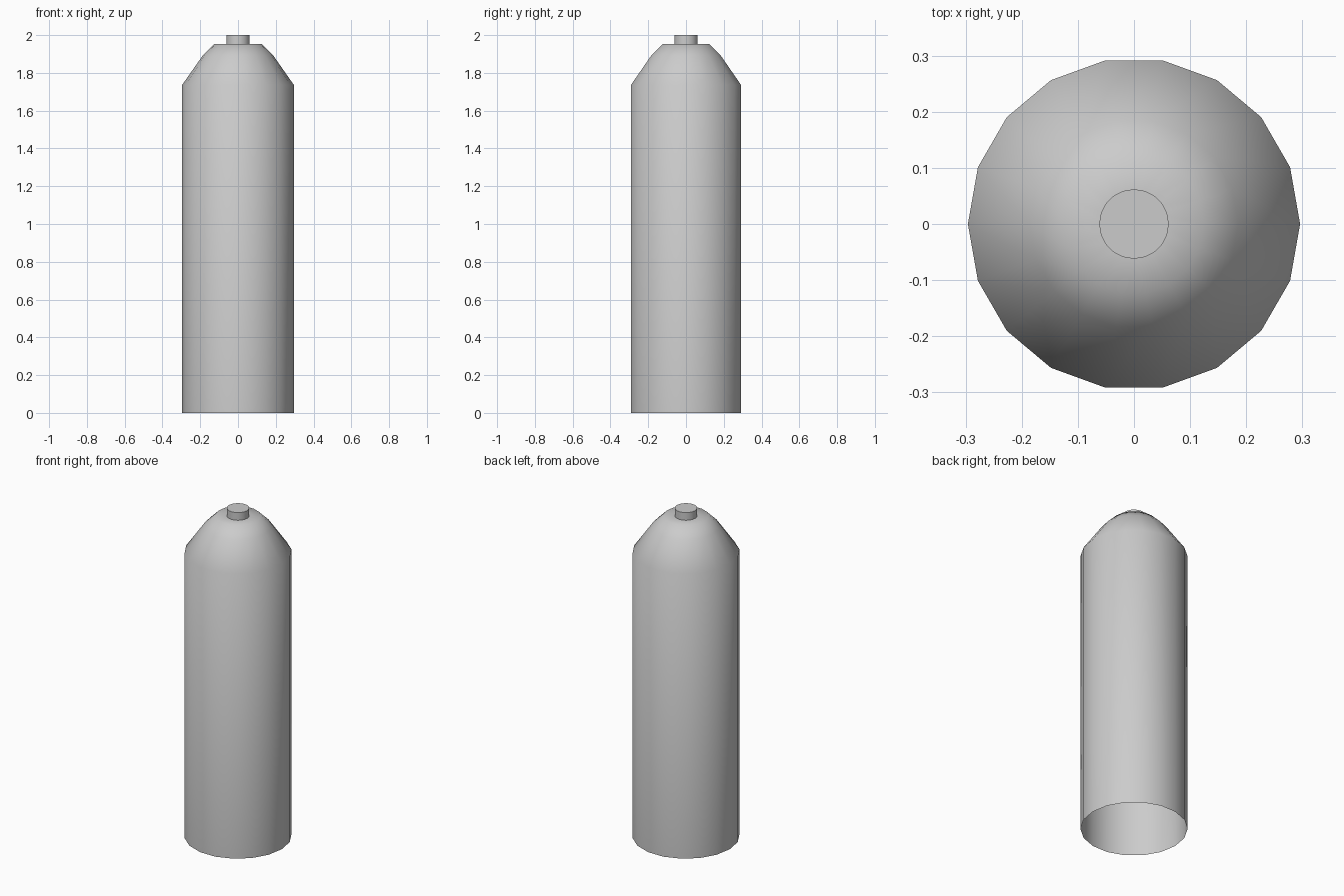
import bpy, bmesh, math

if "Cube" in bpy.data.objects:
    bpy.data.objects.remove(bpy.data.objects["Cube"])

def lathe(name, profile, sides, angle):
    """Revolve (radius, z) points about z; the last ring is capped."""
    bm = bmesh.new()
    rings = [[bm.verts.new((r * math.cos(2 * math.pi * i / sides),
                            r * math.sin(2 * math.pi * i / sides), z))
              for i in range(sides)] for r, z in profile]
    for a, b in zip(rings, rings[1:]):
        for i in range(sides):
            j = (i + 1) % sides
            bm.faces.new((a[i], a[j], b[j], b[i]))
    bm.faces.new(rings[-1])
    mesh = bpy.data.meshes.new(name)
    bm.to_mesh(mesh)
    bm.free()
    obj = bpy.data.objects.new(name, mesh)
    bpy.context.collection.objects.link(obj)
    bpy.ops.object.select_all(action='DESELECT')
    obj.select_set(True)
    bpy.context.view_layer.objects.active = obj
    bpy.ops.object.shade_smooth_by_angle(angle=math.radians(angle))
    return obj

# Tank body: open underneath, faceted wall, tapered shoulder
lathe("tank_body", [(0.296, 0), (0.296, 1.736), (0.186, 1.893),
                    (0.125, 1.953), (0.05, 1.953)], 18, 60)

# Valve neck on top
lathe("valve_neck", [(0.062, 1.953), (0.062, 2.0)], 20, 30)
